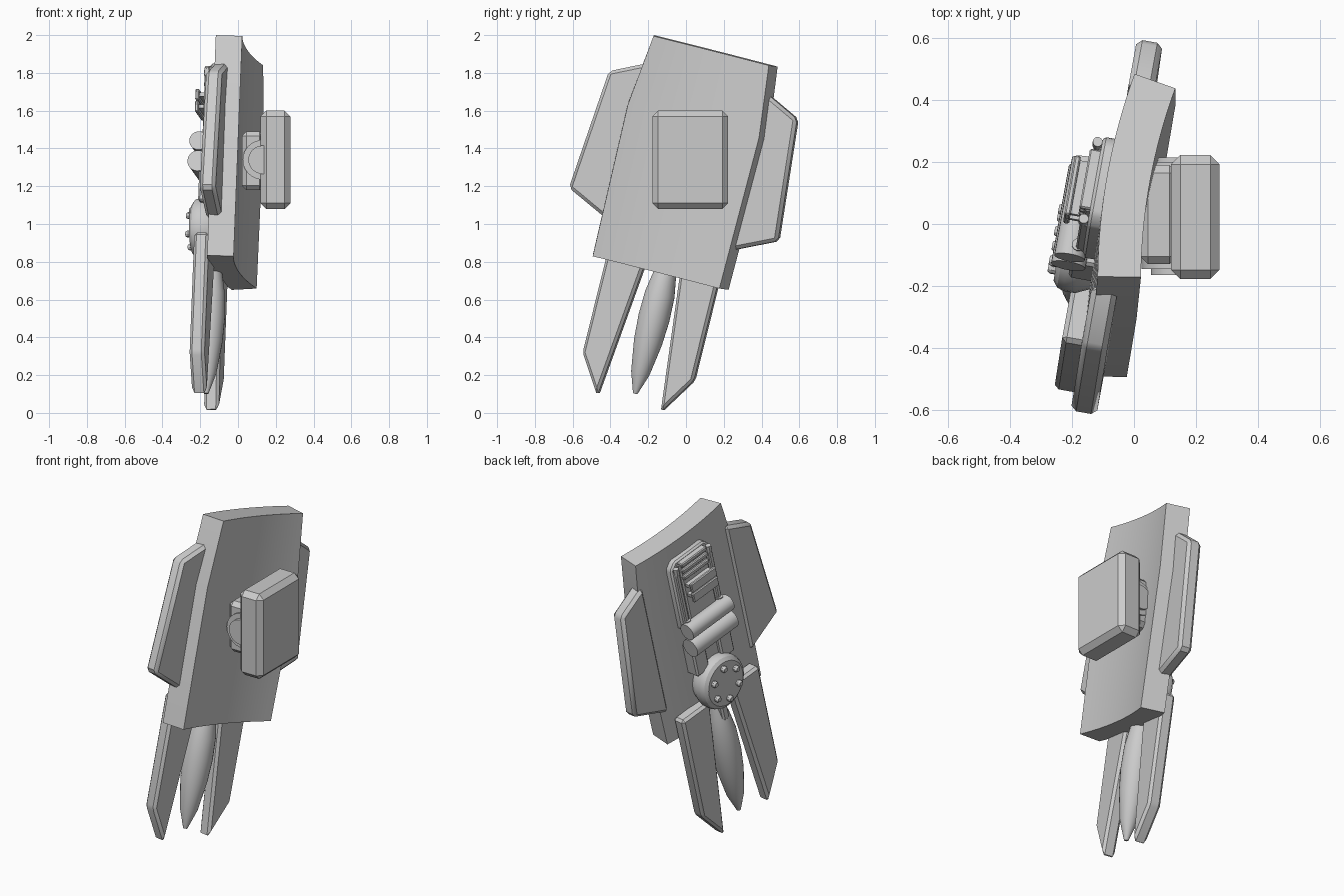
import bpy, bmesh, math
from mathutils import Matrix, Vector

old = bpy.data.objects.get("Cube")
if old:
    bpy.data.objects.remove(old, do_unlink=True)

grey = bpy.data.materials.new("plain_grey")
grey.use_nodes = True
grey.diffuse_color = (0.6, 0.6, 0.6, 1)
grey.node_tree.nodes["Principled BSDF"].inputs["Base Color"].default_value = (0.6, 0.6, 0.6, 1)

# Tilted shield frame: x = depth (outer side is -x), y = width, z = length
TILT = (Matrix.Translation((-0.04, 0.005, 1.33))
        @ Matrix.Rotation(math.radians(-14.3), 4, 'X')
        @ Matrix.Rotation(math.radians(-10), 4, 'Z')
        @ Matrix.Rotation(math.radians(2.2), 4, 'Y'))
UPRIGHT = Matrix.Identity(4)


def finish(name, bm, frame=TILT):
    bmesh.ops.recalc_face_normals(bm, faces=bm.faces[:])
    mesh = bpy.data.meshes.new(name)
    bm.to_mesh(mesh)
    bm.free()
    mesh.materials.append(grey)
    mesh.shade_smooth()
    mesh.set_sharp_from_angle(angle=math.radians(30))
    obj = bpy.data.objects.new(name, mesh)
    bpy.context.scene.collection.objects.link(obj)
    obj.matrix_world = frame
    return obj


def loft(bm, loops):
    rings = [[bm.verts.new(c) for c in loop] for loop in loops]
    n = len(rings[0])
    for a, b in zip(rings, rings[1:]):
        for i in range(n):
            j = (i + 1) % n
            bm.faces.new((a[i], a[j], b[j], b[i]))
    bm.faces.new(rings[0])
    bm.faces.new(rings[-1])


def slab(name, outline, x0, x1, bevel=0.0, frame=TILT):
    """Outline in (y, z) extruded from x0 to x1, with chamfered edges."""
    bm = bmesh.new()
    loft(bm, [[(x, y, z) for y, z in outline] for x in (x0, x1)])
    if bevel:
        bmesh.ops.bevel(bm, geom=bm.edges[:], offset=bevel, segments=1,
                        profile=0.5, affect='EDGES')
    return finish(name, bm, frame)


def box(name, x, y, z, bevel=0.0, frame=TILT):
    return slab(name, [(y[0], z[0]), (y[1], z[0]), (y[1], z[1]), (y[0], z[1])],
                x[0], x[1], bevel, frame)


def turned(name, profile, centre, axis, sides=24, frame=TILT):
    """Profile of (radius, distance along the axis), turned about the axis."""
    rot = Vector((0, 0, 1)).rotation_difference(Vector(axis)).to_matrix()
    bm = bmesh.new()
    loft(bm, [[Vector(centre) + rot @ Vector((r * math.cos(t), r * math.sin(t), h))
               for t in (math.tau * k / sides for k in range(sides))]
              for r, h in profile])
    return finish(name, bm, frame)


# Curved main plate
R, T, STEPS = 2.0, 0.07, 16


def plate_section(half, z):
    fracs = [2 * i / STEPS - 1 for i in range(STEPS + 1)]

    def arc(r, order):
        return [(R - r * math.cos(f * half / R), r * math.sin(f * half / R), z) for f in order]
    return arc(R + T, fracs) + arc(R - T, fracs[::-1])


bm = bmesh.new()
loft(bm, [plate_section(0.366, -0.605), plate_section(0.379, 0.22), plate_section(0.333, 0.605)])
finish("shield_plate", bm)

# Side wings and lower fins, mirrored across the width
wing = [(0.33, 0.455), (0.522, 0.363), (0.58, -0.288), (0.33, -0.405)]
fin = [(0.085, -0.46), (0.176, -1.322), (0.308, -1.118), (0.308, -0.46)]
for side, s in (("front", -1), ("back", 1)):
    slab(side + "_wing", [(s * y, z) for y, z in wing], -0.055, 0.03, 0.018)
    slab(side + "_fin", [(s * y, z) for y, z in fin], -0.125, -0.045, 0.015)

# Central pod between the fins
turned("pod", [(0.012, -1.262), (0.05, -1.15), (0.076, -0.98), (0.084, -0.85),
               (0.08, -0.72), (0.06, -0.6), (0.025, -0.48)], (-0.085, 0.015, 0), (0, 0, 1))
box("pod_link", (-0.15, -0.07), (-0.01, 0.04), (-0.62, -0.4), 0.01)

# Round hub with a ring of bolts
hub = (-0.06, 0, -0.365)
turned("hub", [(0.14, 0), (0.163, 0.05), (0.163, 0.09), (0.155, 0.11), (0.135, 0.125)],
       hub, (-1, 0, 0), 32)
for k in range(6):
    t = math.tau * (k + 0.5) / 6
    turned("hub_bolt", [(0.019, 0.11), (0.019, 0.14), (0.013, 0.15)],
           (hub[0], 0.1 * math.cos(t), hub[2] + 0.1 * math.sin(t)), (-1, 0, 0), 10)

# Equipment panel on the outer face
slab("panel_base", [(-0.155, 0.06), (0.155, 0.06), (0.155, 0.47), (0.115, 0.51),
                    (-0.115, 0.51), (-0.155, 0.47)], -0.105, -0.04, 0.01)
box("panel_bed", (-0.125, -0.09), (-0.105, 0.105), (0.08, 0.49), 0.008)
for s in (-1, 1):
    box("panel_rail", (-0.13, -0.08), (s * 0.13 - 0.015, s * 0.13 + 0.015), (0.08, 0.45), 0.006)
    turned("rail_stud", [(0.02, 0), (0.02, 0.05)], (-0.125, s * 0.13, 0.08), (0, 0, 1), 12)
    turned("rail_stud", [(0.016, 0), (0.016, 0.04)], (-0.12, s * 0.13, 0.44), (0, 0, 1), 12)
    box("lower_block", (-0.14, -0.04), (s * 0.1 - 0.05, s * 0.1 + 0.05), (-0.25, -0.04), 0.01)
box("lower_channel", (-0.115, -0.04), (-0.06, 0.06), (-0.3, 0), 0.008)
for z in (0.4, 0.445, 0.485):
    box("panel_slat", (-0.14, -0.1), (-0.1, 0.1), (z - 0.013, z + 0.013), 0.005)
for z in (0.28, 0.345):
    box("raised_slat", (-0.185, -0.165), (-0.1, 0.1), (z - 0.03, z + 0.03), 0.005)
    box("slat_stem", (-0.17, -0.1), (-0.09, 0.09), (z - 0.01, z + 0.01))

# Two crosswise cylinders
for z, r in ((0.075, 0.05), (-0.035, 0.056)):
    turned("cross_cylinder", [(r, -0.165), (r, 0.165)], (-0.145, 0, z), (0, 1, 0))

# Upright arm mount on the inner face
box("mount_box", (0.12, 0.277), (-0.178, 0.223), (1.08, 1.6), 0.03, UPRIGHT)
box("mount_bracket", (0.02, 0.14), (-0.13, 0.19), (1.18, 1.49), 0.025, UPRIGHT)
turned("mount_pivot", [(0.075, -0.165), (0.075, 0.215)], (0.13, 0, 1.34), (0, 1, 0), 32, UPRIGHT)
turned("pivot_collar", [(0.105, -0.145), (0.105, 0.2)], (0.13, 0, 1.34), (0, 1, 0), 32, UPRIGHT)
